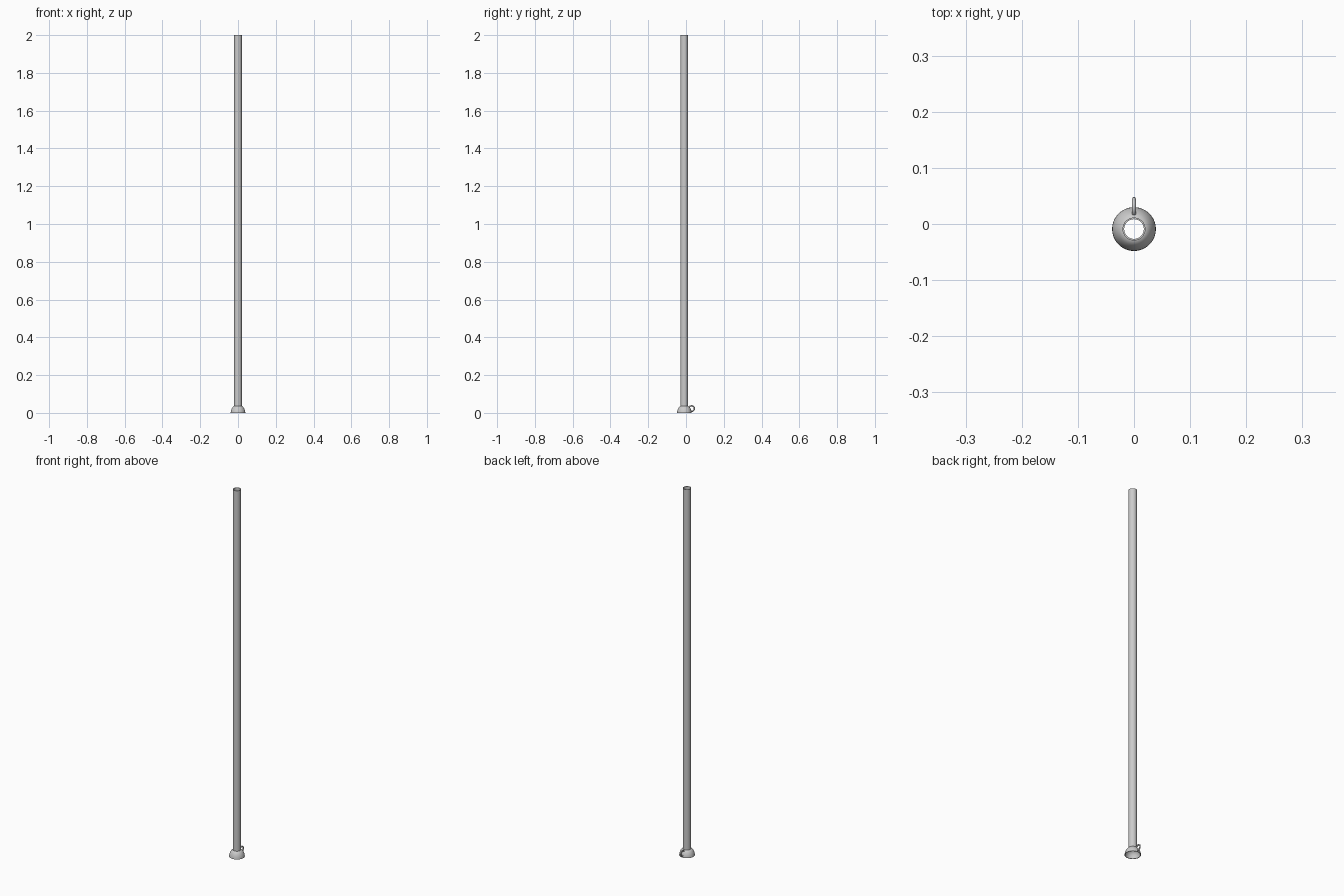
import bpy, bmesh, math

if "Cube" in bpy.data.objects:
    bpy.data.objects.remove(bpy.data.objects["Cube"])

CY = -0.009  # the pipe axis sits a little in front of the centre


def finish(obj):
    bpy.ops.object.select_all(action='DESELECT')
    obj.select_set(True)
    bpy.context.view_layer.objects.active = obj
    bpy.ops.object.shade_smooth_by_angle(angle=math.radians(35))


def lathe(name, profile, segments=48):
    """Revolve a closed (radius, z) profile around the pipe axis."""
    bm = bmesh.new()
    verts = [bm.verts.new((r, 0, z)) for r, z in profile]
    edges = [bm.edges.new((verts[i], verts[(i + 1) % len(verts)])) for i in range(len(verts))]
    bmesh.ops.spin(bm, geom=verts + edges, cent=(0, 0, 0), axis=(0, 0, 1),
                   angle=math.tau, steps=segments)
    bmesh.ops.remove_doubles(bm, verts=bm.verts, dist=1e-5)
    bmesh.ops.recalc_face_normals(bm, faces=bm.faces)
    mesh = bpy.data.meshes.new(name)
    bm.to_mesh(mesh)
    bm.free()
    obj = bpy.data.objects.new(name, mesh)
    obj.location.y = CY
    bpy.context.collection.objects.link(obj)
    finish(obj)
    return obj


# Long hollow pipe
lathe("pipe", [(0.0205, 0.033), (0.0205, 2.0), (0.0175, 2.0), (0.0175, 0.033)])

# Rounded flared mouth, open below
outer = [(0.039, 0.0), (0.0382, 0.007), (0.0362, 0.015), (0.033, 0.023),
         (0.0285, 0.030), (0.0235, 0.035), (0.0205, 0.036)]
inner = [(0.0175, 0.033), (0.0222, 0.031), (0.0265, 0.027), (0.0305, 0.021),
         (0.0334, 0.014), (0.0353, 0.006), (0.036, 0.0)]
lathe("flared_mouth", outer + inner)

# Upright hanging ring at the back of the mouth
bpy.ops.mesh.primitive_torus_add(major_radius=0.0145, minor_radius=0.0035,
                                 major_segments=40, minor_segments=14,
                                 location=(0, 0.030, 0.023),
                                 rotation=(0, math.radians(90), 0))
ring = bpy.context.object
ring.name = "hanging_ring"
finish(ring)
